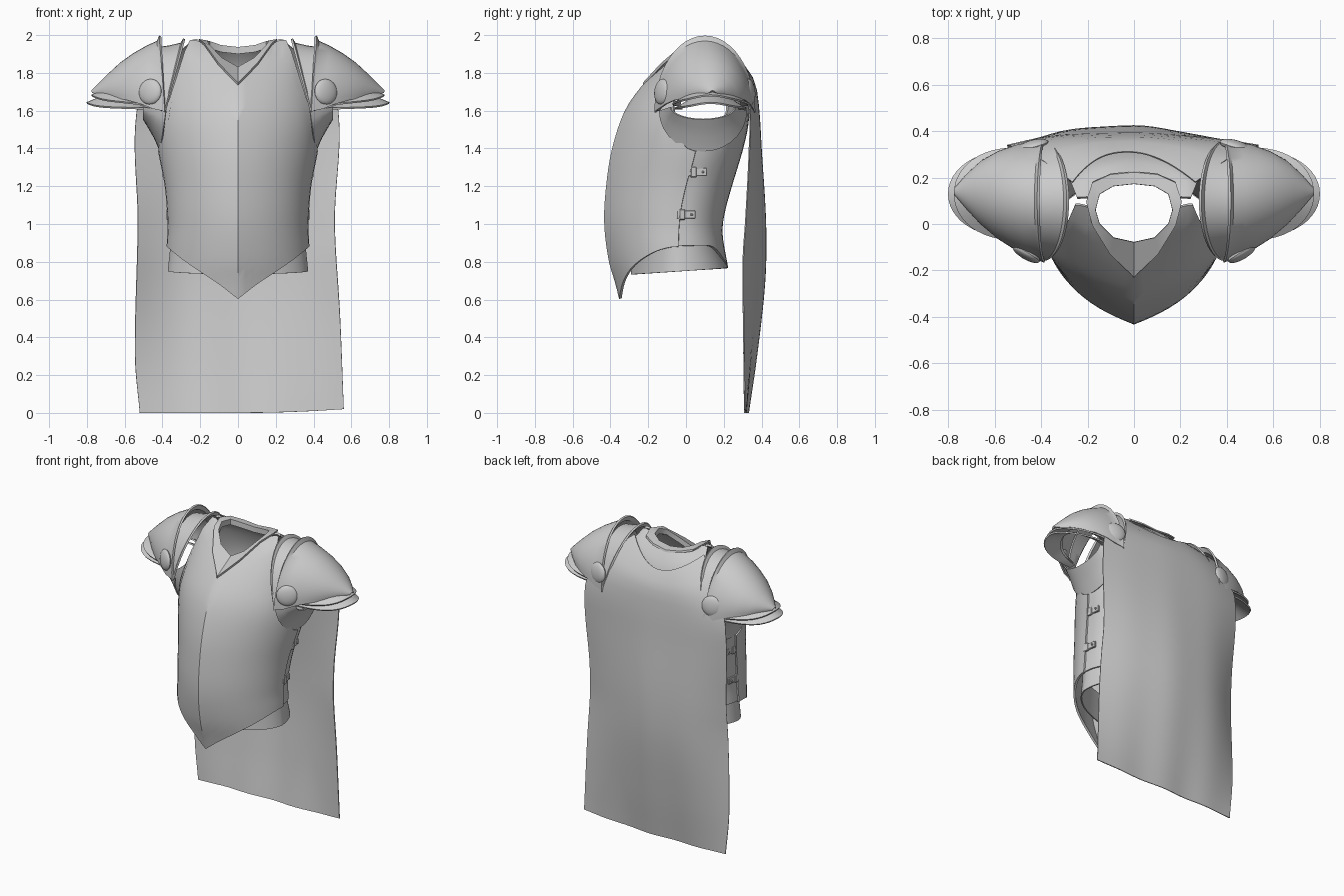
import bpy, bmesh, math
from mathutils import Vector

if "Cube" in bpy.data.objects:
    bpy.data.objects.remove(bpy.data.objects["Cube"])


def interp(t, pts):
    """Smooth curve through (key, value) pairs."""
    if t <= pts[0][0]:
        return pts[0][1]
    if t >= pts[-1][0]:
        return pts[-1][1]
    slope = lambda i: ((pts[min(i + 1, len(pts) - 1)][1] - pts[max(i - 1, 0)][1]) /
                       (pts[min(i + 1, len(pts) - 1)][0] - pts[max(i - 1, 0)][0]))
    for i in range(len(pts) - 1):
        (a, p), (b, q) = pts[i], pts[i + 1]
        if t <= b:
            h, f = b - a, (t - a) / (b - a)
            return ((2*f**3 - 3*f*f + 1) * p + (f**3 - 2*f*f + f) * h * slope(i)
                    + (3*f*f - 2*f**3) * q + (f**3 - f*f) * h * slope(i + 1))


def finish(name, bm, thick=0, mirror=False, bevel=0, angle=35):
    me = bpy.data.meshes.new(name)
    bmesh.ops.recalc_face_normals(bm, faces=bm.faces)
    bm.to_mesh(me)
    bm.free()
    ob = bpy.data.objects.new(name, me)
    bpy.context.collection.objects.link(ob)
    if thick:
        m = ob.modifiers.new("thickness", 'SOLIDIFY')
        m.thickness, m.offset = thick, 0
    if bevel:
        ob.modifiers.new("bevel", 'BEVEL').width = bevel
    if mirror:
        ob.modifiers.new("mirror", 'MIRROR').use_mirror_merge = False
    bpy.ops.object.select_all(action='DESELECT')
    ob.select_set(True)
    bpy.context.view_layer.objects.active = ob
    if ob.modifiers:
        bpy.ops.object.convert(target='MESH')
    bpy.ops.object.shade_smooth_by_angle(angle=math.radians(angle))
    return ob


def loft(name, rows, thick=0.014, mirror=False, closed=False, angle=35):
    bm = bmesh.new()
    vs = [[bm.verts.new(p) for p in r] for r in rows]
    n = len(rows[0])
    for r0, r1 in zip(vs, vs[1:]):
        for i in range(n if closed else n - 1):
            j = (i + 1) % n
            bm.faces.new((r0[i], r0[j], r1[j], r1[i]))
    return finish(name, bm, thick, mirror, angle=angle)


# Torso silhouettes by height: half width, side seam, front keel, back spine
WIDTH = [(.7, .372), (.88, .365), (1, .36), (1.2, .375), (1.4, .412), (1.55, .425), (1.7, .395), (1.85, .36), (1.96, .34)]
SEAM = [(.7, -.04), (.88, -.04), (1.05, -.03), (1.2, 0), (1.38, .05), (1.6, .08), (1.96, .1)]
FRONT = [(.6, -.34), (.7, -.365), (.8, -.395), (1, -.42), (1.2, -.41), (1.4, -.378), (1.6, -.31), (1.73, -.22), (1.85, -.11), (1.94, 0), (1.96, .08)]
BACK = [(.77, .22), (.95, .19), (1.05, .2), (1.2, .24), (1.4, .3), (1.55, .33), (1.7, .325), (1.85, .27), (1.92, .21), (1.96, .12)]
COLS = [0, .1, .2, .3, .4, .5, .58, .66, .73, .79, .84, .88, .915, .945, .97, .99, 1]
ALL = [-s for s in COLS[:0:-1]] + COLS


def body(s, z, front, grow=0):
    a = abs(s)
    k = .38 if front else 0
    shape = k * (1 - a) + (1 - k) * math.sqrt(max(0, 1 - a ** 2.8))
    y0 = interp(z, SEAM)
    y1 = interp(z, FRONT if front else BACK)
    return (s * (interp(z, WIDTH) + grow), y0 + (y1 - y0) * shape + (-grow if front else grow) * shape, z)


def plate(name, front, low, high, grow):
    rows = []
    for j in range(25):
        v = j / 24
        rows.append([body(s, interp(abs(s), low) * (1 - v) + interp(abs(s), high) * v, front, grow) for s in ALL])
    loft(name, rows)


# Breastplate and backplate
plate("breastplate", True, [(0, .605), (.25, .68), (.55, .755), (.8, .82), (1, .88)],
      [(0, 1.73), (.27, 1.84), (.5, 1.94), (.6, 1.96), (.76, 1.955), (.83, 1.8), (.88, 1.63), (.95, 1.47), (1, 1.385)], .006)
plate("backplate", False, [(0, .77), (.4, .8), (.75, .88), (1, .885)],
      [(0, 1.91), (.3, 1.93), (.55, 1.96), (.76, 1.955), (.83, 1.8), (.88, 1.6), (.95, 1.47), (1, 1.385)], -.004)

# Fauld skirt below the waist
rows = []
for z, g in ((.93, -.012), (.84, -.008), (.735, .003)):
    ring = []
    for front in (True, False):
        for s in (ALL if front else ALL[-2:0:-1]):
            x, y, _ = body(s, .88, front, g)
            y = y * .7 if y < -.04 else y * (1.08 if z < .8 else .95)
            ring.append((x, y, z + (.03 * (y + .25) / .45 if z < .9 else 0)))
    rows.append(ring)
loft("waist_skirt", rows, .008, closed=True)

# V-shaped collar
half = [(0, -.222, 1.735), (.1, -.125, 1.84), (.175, 0, 1.945), (.2, .1, 1.965), (.175, .18, 1.95), (.1, .215, 1.93), (0, .225, 1.915)]
outer = half + [(-x, y, z) for x, y, z in half[-2:0:-1]]
inner_half = [(0, -.08, 1.83), (.09, -.06, 1.88), (.15, .0, 1.945), (.168, .06, 1.97), (.15, .13, 1.965), (.09, .165, 1.945), (0, .175, 1.935)]
inner = inner_half + [(-x, y, z) for x, y, z in inner_half[-2:0:-1]]
lift = [(x * 1.02, y - .004, z + .012) for x, y, z in outer]
loft("collar", [outer, lift, inner, [(x, y, z - .035) for x, y, z in inner]], .006, closed=True)

# Underarm sleeve gusset
rows = []
for f in (0, .35, .7, 1):
    row = []
    for i in range(15):
        a = math.pi * i / 14
        c, s = math.cos(a), math.sin(a)
        row.append((.38 + .03 * s + f * (.12 - .03 * s), .09 - (.23 - .06 * f) * c,
                    1.6 - (.215 - .15 * f ** .8) * s + .02 * f))
    rows.append(row)
loft("arm_gusset", rows, .008, mirror=True)


def arch(xt, xb, zt, zb, cy, hy, n=24):
    out = []
    for i in range(n + 1):
        a = math.pi * i / n
        h = math.sin(a)
        out.append((xb + (xt - xb) * h, cy - hy * math.cos(a), zb + (zt - zb) * h))
    return out


# Inner shoulder band and main pauldron dome
loft("shoulder_band", [arch(.285, .385, 1.98, 1.6, .1, .255), arch(.30, .39, 1.955, 1.6, .1, .25),
                       arch(.36, .41, 1.94, 1.6, .1, .245), arch(.43, .43, 1.93, 1.61, .1, .235)], .012, True)
loft("pauldron", [arch(.412, .385, 1.995, 1.59, .1, .262), arch(.425, .40, 1.965, 1.6, .1, .255),
                  arch(.48, .45, 1.94, 1.61, .105, .245), arch(.55, .51, 1.9, 1.635, .115, .22),
                  arch(.62, .58, 1.85, 1.655, .125, .185), arch(.685, .65, 1.79, 1.67, .135, .135),
                  arch(.735, .71, 1.74, 1.685, .14, .075), arch(.772, .768, 1.702, 1.695, .14, .012)], .012, True)


# Two overlapping lames below each pauldron
def lame(name, reach, hy, z, droop):
    rows = []
    for f, up in ((0, .05), (.45, .03), (1, 0)):
        row = []
        for i in range(25):
            a = math.pi * i / 24
            sx = math.sin(a) ** .8
            row.append((.47 + (reach - .47 - .13 * (1 - f)) * sx, .13 - (hy - .04 * (1 - f)) * math.cos(a),
                        z + up * sx - droop * (1 - sx) + .02 * math.sin(a) ** 6))
        rows.append(row)
    loft(name, rows, .01, True)


lame("upper_lame", .775, .2, 1.66, .03)
lame("lower_lame", .80, .19, 1.62, .01)


# Domed rivets at the front and back of each pauldron
def rivet(name, pos, normal):
    bm = bmesh.new()
    bmesh.ops.create_uvsphere(bm, u_segments=24, v_segments=12, radius=.068)
    q = Vector((0, 0, 1)).rotation_difference(Vector(normal))
    for v in bm.verts:
        v.co.z *= .35
        v.co = q @ v.co + Vector(pos)
    finish(name, bm, mirror=True)


rivet("front_rivet", (.465, -.128, 1.7), (.5, -.85, .1))
rivet("back_rivet", (.435, .338, 1.7), (.25, .95, .1))


# Side straps with buckle and stud
def box(name, pos, size, turn):
    bm = bmesh.new()
    bmesh.ops.create_cube(bm, size=1)
    c, s = math.cos(turn), math.sin(turn)
    for v in bm.verts:
        x, y, z = (v.co[i] * size[i] for i in range(3))
        v.co = (pos[0] + x * c - y * s, pos[1] + x * s + y * c, pos[2] + z)
    finish(name, bm, mirror=True, bevel=.003)


for i, (x, y, z) in enumerate(((.383, .06, 1.275), (.362, .0, 1.05))):
    box(f"strap_{i}", (x, y, z), (.016, .1, .042), .12)
    box(f"buckle_{i}", (x + .008, y - .02, z), (.014, .03, .055), .12)
    box(f"strap_stud_{i}", (x + .006, y + .03, z), (.014, .012, .012), .12)

# Hanging cape: centre depth, edge depth, left and right edges by height
CENTRE = [(0, .325), (.3, .37), (.7, .415), (1, .42), (1.4, .397), (1.6, .385), (1.75, .362), (1.83, .31)]
EDGE = [(0, .31), (.4, .305), (.8, .302), (1, .315), (1.4, .335), (1.6, .335), (1.75, .29), (1.83, .18)]
LEFT = [(0, .52), (.3, .545), (1, .53), (1.6, .535), (1.75, .42), (1.83, .265)]
RIGHT = [(0, .56), (.5, .54), (1, .512), (1.6, .53), (1.75, .42), (1.83, .265)]
rows = []
for j in range(31):
    z = 1.83 * j / 30
    row = []
    for i in range(25):
        u = -1 + i / 12
        bend = min(1, abs(u + .12 * (1 - u * u)) ** 2.2)
        yc, ye = interp(z, CENTRE), interp(z, EDGE)
        y = yc + (ye - yc) * bend + .006 * math.sin(u * 9 + 1) * (1 - z / 1.9) * (1 - u * u)
        rise = .12 * u * u * max(0, (z - 1.5) / .33) ** 2
        drop = .02 * max(0, u) ** 2 * (1 - z / 1.83)
        row.append((u * interp(z, RIGHT if u > 0 else LEFT), y, z + rise + drop))
    rows.append(row)
loft("cape", rows, .006)
